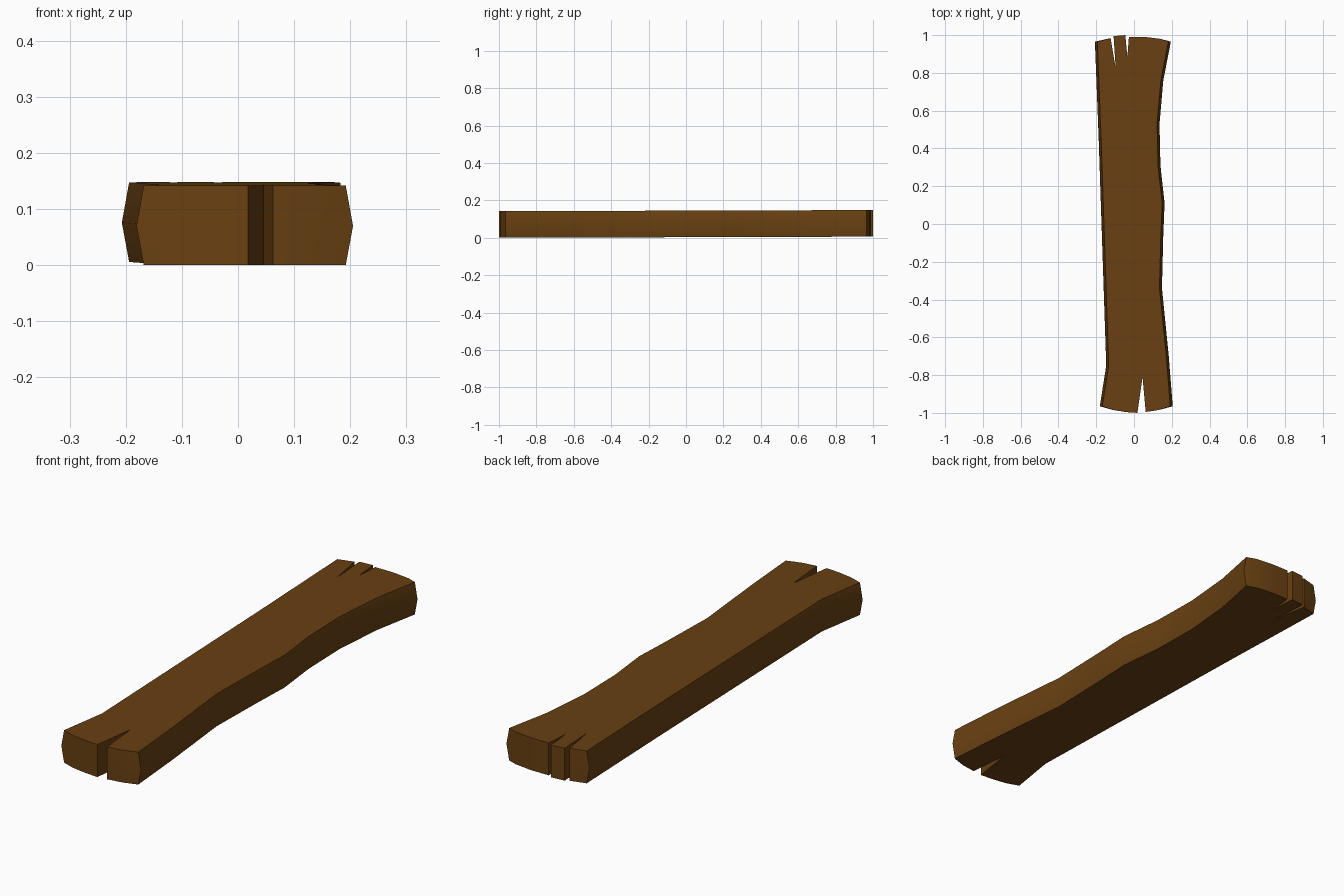
import bpy, bmesh

if "Cube" in bpy.data.objects:
    bpy.data.objects.remove(bpy.data.objects["Cube"])

# Outlines seen from above: (x, y), running counter-clockwise
front_end = [(-0.11, -0.985), (-0.04, -0.996), (0.018, -1.0),
             (0.045, -0.81),                       # front split
             (0.062, -0.995), (0.13, -0.985)]
right_side = [(0.205, -0.965), (0.184, -0.70), (0.148, -0.34), (0.155, -0.06),
              (0.162, 0.11), (0.14, 0.31), (0.135, 0.53), (0.155, 0.76), (0.195, 0.965)]
back_end = [(0.14, 0.98), (0.06, 0.99), (-0.027, 0.99),
            (-0.035, 0.885),                       # short back split
            (-0.046, 1.0), (-0.108, 0.995),
            (-0.097, 0.825),                       # long back split
            (-0.124, 0.984)]
left_side = [(-0.207, 0.965), (-0.187, 0.45), (-0.167, -0.15), (-0.147, -0.75), (-0.181, -0.965)]

BULGE = 0.013    # how far the long edges swell at mid height
outline = ([(x, y, 0) for x, y in front_end] + [(x, y, BULGE) for x, y in right_side] +
           [(x, y, 0) for x, y in back_end] + [(x, y, -BULGE) for x, y in left_side])

# Plank: three stacked rings, the middle one swelling outwards
bm = bmesh.new()
rings = []
for z, inset in ((0.0, 1), (0.07, 0), (0.142, 1)):
    rings.append([bm.verts.new((x - b * inset, y, z + 0.003 * (y + 1)))
                  for x, y, b in outline])
n = len(outline)
for low, high in zip(rings, rings[1:]):
    for i in range(n):
        j = (i + 1) % n
        bm.faces.new((low[i], low[j], high[j], high[i]))
bm.faces.new(rings[-1])
bm.faces.new(rings[0][::-1])
bmesh.ops.recalc_face_normals(bm, faces=bm.faces)
mesh = bpy.data.meshes.new("wooden_plank")
bm.to_mesh(mesh)
bm.free()

plank = bpy.data.objects.new("wooden_plank", mesh)
bpy.context.collection.objects.link(plank)
wood = bpy.data.materials.new("brown_wood")
wood.diffuse_color = (0.14, 0.052, 0.006, 1)
wood.use_nodes = True
wood.node_tree.nodes["Principled BSDF"].inputs["Base Color"].default_value = wood.diffuse_color
mesh.materials.append(wood)

bpy.context.view_layer.objects.active = plank
plank.select_set(True)
bpy.ops.object.shade_smooth_by_angle(angle=0.52)
